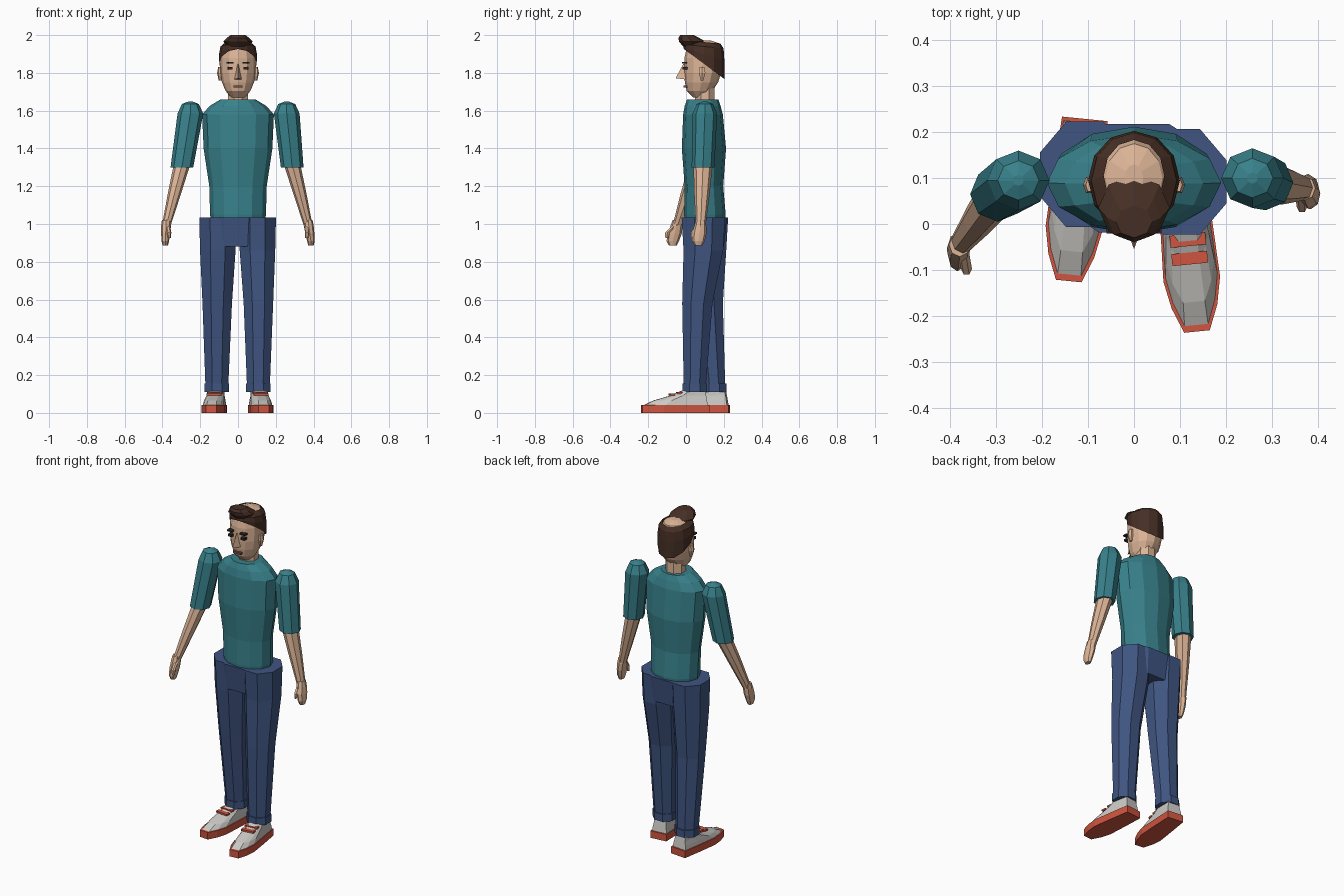
import bpy
from math import sin, cos, pi, radians
from mathutils import Matrix, Vector

COLORS = {
    "skin": (0.72, 0.46, 0.31), "shirt": (0.04, 0.22, 0.26), "denim": (0.05, 0.09, 0.22),
    "hair": (0.06, 0.028, 0.018), "sole": (0.62, 0.09, 0.05), "canvas": (0.6, 0.59, 0.56),
    "dark": (0.03, 0.02, 0.02), "lips": (0.2, 0.08, 0.06),
}
MATS = {}
for key, rgb in COLORS.items():
    MATS[key] = bpy.data.materials.new(key)
    MATS[key].diffuse_color = (*rgb, 1)


def skin(name, mat, rings, caps=True):
    """Join equal-length point rings, bottom to top, into a flat-shaded mesh."""
    n = len(rings[0])
    verts = [p for r in rings for p in r]
    faces = [(k * n + i, k * n + (i + 1) % n, (k + 1) * n + (i + 1) % n, (k + 1) * n + i)
             for k in range(len(rings) - 1) for i in range(n)]
    if caps:
        faces += [tuple(reversed(range(n))), tuple(range(len(verts) - n, len(verts)))]
    me = bpy.data.meshes.new(name)
    me.from_pydata(verts, [], faces)
    me.materials.append(MATS[mat])
    ob = bpy.data.objects.new(name, me)
    bpy.context.collection.objects.link(ob)
    return ob


def ring(n, cx, cy, z, rx, ry, tilt=0, flat=False):
    off, k = (pi / n, 1 / cos(pi / n)) if flat else (0, 1)
    pts = []
    for i in range(n):
        a = 2 * pi * i / n + off
        dy = ry * k * sin(a)
        pts.append((cx + rx * k * cos(a), cy + dy, z + tilt * dy))
    return pts


def loft(name, mat, n, rows, flat=False, caps=True):
    return skin(name, mat, [ring(n, *r, flat=flat) for r in rows], caps)


def box(name, mat, c, s):
    x, y, z = (v / 2 for v in s)
    sq = [(-x, -y), (x, -y), (x, y), (-x, y)]
    return skin(name, mat, [[(c[0] + a, c[1] + b, c[2] + h) for a, b in sq] for h in (-z, z)])


# Shirt and hips
loft("shirt_body", "shirt", 12, [
    (0, .10, 1.00, .14, .105), (0, .10, 1.05, .148, .11), (0, .095, 1.20, .152, .102),
    (0, .095, 1.40, .182, .117), (0, .09, 1.58, .19, .105), (0, .088, 1.625, .15, .095),
    (0, .088, 1.66, .092, .083)])
loft("hips", "denim", 8, [(0, .1, .88, .17, .10), (0, .1, 1.035, .185, .118)], flat=True)

# Neck and head
loft("neck", "skin", 8, [(0, .1, 1.62, .055, .052), (0, .1, 1.75, .052, .05)], flat=True)
loft("head", "skin", 12, [
    (0, .075, 1.67, .038, .038), (0, .072, 1.705, .066, .068), (0, .082, 1.75, .085, .088),
    (0, .088, 1.80, .094, .098), (0, .09, 1.88, .094, .098), (0, .093, 1.93, .085, .09),
    (0, .10, 1.957, .062, .075), (0, .10, 1.972, .02, .03)])

# Hair band with open crown, and top knot
loft("hair", "hair", 12, [
    (0, .096, 1.847, .099, .107, -.74), (0, .095, 1.90, .1, .108, -.28),
    (0, .094, 1.94, .093, .105, -.1), (0, .105, 1.962, .066, .078, -.1)], caps=False)
loft("top_knot", "hair", 8, [
    (0, .04, 1.94, .055, .055), (0, .035, 1.965, .078, .072),
    (0, .015, 1.985, .06, .055), (0, .005, 2.0, .04, .035)])

# Face
skin("nose", "skin", [
    [(-.02, .0, 1.765), (0, -.055, 1.772), (.02, .0, 1.765)],
    [(-.006, .0, 1.845), (0, -.014, 1.848), (.006, .0, 1.845)]])
box("mouth", "lips", (0, -.003, 1.728), (.05, .02, .013))
for s, side in ((-1, "left"), (1, "right")):
    box(side + "_eyebrow", "dark", (s * .042, -.008, 1.853), (.036, .026, .009))
    box(side + "_eye", "dark", (s * .042, -.006, 1.825), (.026, .026, .014))
    loft(side + "_ear", "skin", 6, [(s * .094, .085, 1.76, .008, .008),
                                    (s * .098, .085, 1.80, .013, .02),
                                    (s * .096, .085, 1.83, .009, .016)])

# Arms: shoulder, elbow, wrist and fingertip centres
ARMS = {"left": ((-.252, .095), (-.297, .065), (-.38, -.045), (-.385, -.07), -1),
        "right": ((.258, .10), (.287, .09), (.372, .078), (.386, .066), 1)}
for side, (sh, el, wr, tip, s) in ARMS.items():
    loft(side + "_sleeve", "shirt", 8, [
        (*el, 1.30, .06, .06), (*sh, 1.585, .068, .065), (*sh, 1.635, .045, .043),
        (*sh, 1.648, .012, .012)])
    a, b = Vector(el), Vector(wr)
    loft(side + "_forearm", "skin", 8, [
        (*b, .99, .023, .026), (*a.lerp(b, .48), 1.16, .035, .041),
        (*a.lerp(b, .04), 1.30, .043, .05), (*a, 1.36, .043, .05)])
    w, t = Vector(wr), Vector(tip)
    loft(side + "_hand", "skin", 8, [
        (*t, .885, .014, .02), (*t, .91, .02, .033), (*w.lerp(t, .6), .95, .024, .038),
        (*w.lerp(t, .2), .99, .026, .032), (*w, 1.02, .023, .026)])
    loft(side + "_thumb", "skin", 6, [
        (t.x - s * .022, t.y - .032, .925, .008, .009),
        (t.x - s * .02, t.y - .028, .955, .012, .014),
        (w.x - s * .008, w.y - .012, .995, .012, .014)])

# Legs: hip, knee and ankle centres
LEGS = {"left": ((-.107, .108), (-.11, .115), (-.112, .15)),
        "right": ((.103, .092), (.108, .06), (.108, .046))}
for side, (hip, knee, ankle) in LEGS.items():
    loft(side + "_trouser_leg", "denim", 8, [
        (*ankle, .13, .06, .058), (*knee, .58, .078, .08),
        (hip[0], hip[1], .86, .094, .105), (*hip, 1.035, .098, .115)], flat=True)
    loft(side + "_cuff", "denim", 8, [(*ankle, .11, .065, .065),
                                      (*ankle, .155, .065, .065)], flat=True)

# Shoes: half outline from heel to toe
HALF = [(.05, 0), (.057, -.12), (.062, -.24), (.05, -.30), (.028, -.355)]
OUTLINE = [(-x, y) for x, y in HALF] + [(x, y) for x, y in reversed(HALF)]


def outline(z, sx, toe, heel):
    return [(x * sx, heel + (toe - heel) * y / -.355, z) for x, y in OUTLINE]


for side, s, heel in (("left", -1, (-.107, .229, 0)), ("right", 1, (.102, .119, 0))):
    parts = [
        skin(side + "_sole", "sole", [outline(0, 1, -.355, 0), outline(.042, 1, -.355, 0)]),
        skin(side + "_shoe", "canvas", [
            outline(.04, .92, -.345, -.008), outline(.066, .85, -.29, -.012),
            outline(.092, .75, -.20, -.016), outline(.125, .7, -.125, -.022)]),
        box(side + "_front_strap", "sole", (0, -.195, .098), (.078, .026, .01)),
        box(side + "_rear_strap", "sole", (0, -.155, .106), (.078, .026, .01))]
    for p in parts:
        p.data.transform(Matrix.Translation(heel) @ Matrix.Rotation(radians(5.7 * s), 4, "Z"))
